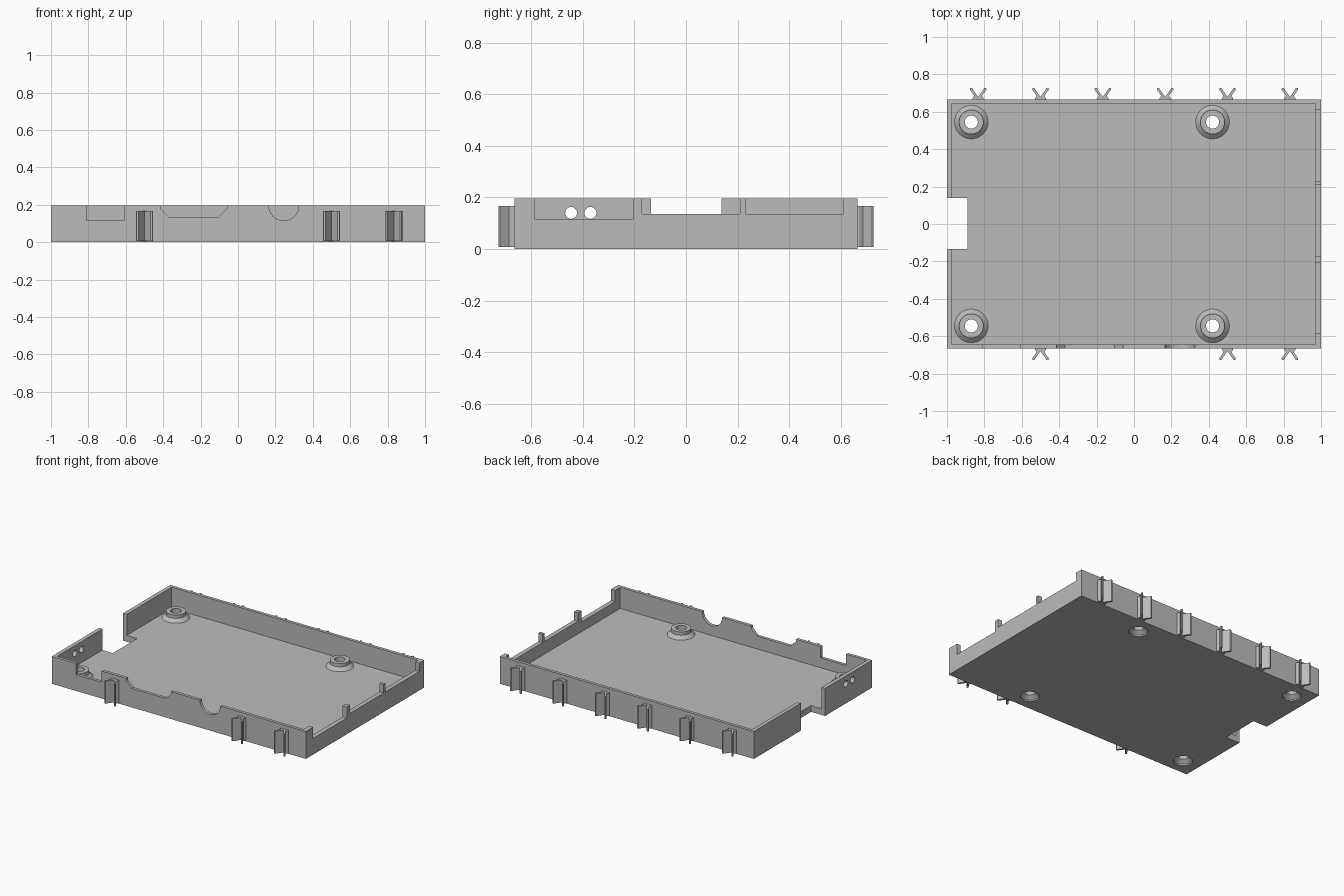
import bpy, bmesh, math
from mathutils import Matrix, Vector

cube = bpy.data.objects.get("Cube")
if cube:
    bpy.data.objects.remove(cube, do_unlink=True)

grey = bpy.data.materials.new("plain grey")
grey.use_nodes = True
COLOUR = (0.5, 0.5, 0.5, 1)
grey.diffuse_color = COLOUR
grey.node_tree.nodes["Principled BSDF"].inputs["Base Color"].default_value = COLOUR

HEIGHT, FLOOR, HALF_Y = 0.195, 0.045, 0.665
ABOVE = 0.3


def finish(bm, name):
    bmesh.ops.recalc_face_normals(bm, faces=bm.faces)
    mesh = bpy.data.meshes.new(name)
    bm.to_mesh(mesh)
    bm.free()
    mesh.materials.append(grey)
    obj = bpy.data.objects.new(name, mesh)
    bpy.context.collection.objects.link(obj)
    return obj


def box(name, x0, x1, y0, y1, z0, z1):
    bm = bmesh.new()
    bmesh.ops.create_cube(bm, size=1)
    for v in bm.verts:
        v.co = Vector(((x0, x1)[v.co.x > 0], (y0, y1)[v.co.y > 0], (z0, z1)[v.co.z > 0]))
    return finish(bm, name)


def prism(name, points, offset):
    """Extrude a closed outline of 3D points along the offset."""
    bm = bmesh.new()
    face = bm.faces.new([bm.verts.new(p) for p in points])
    ext = bmesh.ops.extrude_face_region(bm, geom=[face])
    bmesh.ops.translate(bm, vec=offset, verts=[g for g in ext["geom"] if isinstance(g, bmesh.types.BMVert)])
    return finish(bm, name)


def lathe(name, profile, x, y, steps=40):
    """Revolve a closed (radius, z) profile around a vertical axis."""
    bm = bmesh.new()
    verts = [bm.verts.new((r, 0, z)) for r, z in profile]
    edges = [bm.edges.new((a, b)) for a, b in zip(verts, verts[1:] + verts[:1])]
    bmesh.ops.spin(bm, geom=verts + edges, cent=(0, 0, 0), axis=(0, 0, 1),
                   angle=math.tau, steps=steps)
    bmesh.ops.remove_doubles(bm, verts=bm.verts, dist=0.0001)
    bmesh.ops.dissolve_degenerate(bm, edges=bm.edges, dist=0.00001)
    bmesh.ops.translate(bm, vec=(x, y, 0), verts=bm.verts)
    return finish(bm, name)


def front_cut(outline):
    return prism("cutter", [(x, -0.7, z) for x, z in outline], (0, 0.1, 0))


def disc(cx, cz, r, n=32):
    return [(cx + r * math.cos(math.tau * i / n), cz + r * math.sin(math.tau * i / n)) for i in range(n)]


# Tray shell and everything cut from it
tray = box("tray", -1, 1, -HALF_Y, HALF_Y, 0, HEIGHT)
cutters = [
    box("cutter", -0.972, 0.968, -0.643, 0.643, FLOOR, ABOVE),
    # notch through the right-hand side wall and floor
    box("cutter", -1.1, -0.89, -0.135, 0.138, -0.1, ABOVE),
    # connector openings in the left-hand side wall
    box("cutter", 0.9, 1.1, -0.585, -0.205, 0.115, ABOVE),
    box("cutter", 0.9, 1.1, -0.17, 0.21, 0.135, ABOVE),
    box("cutter", 0.9, 1.1, 0.23, 0.61, 0.135, ABOVE),
    # front openings: square, chamfered and round
    box("cutter", -0.81, -0.61, -0.7, -0.6, 0.115, ABOVE),
    front_cut([(-0.415, ABOVE), (-0.415, 0.18), (-0.37, 0.135),
               (-0.105, 0.135), (-0.06, 0.18), (-0.06, ABOVE)]),
    front_cut(disc(0.245, HEIGHT, 0.08)),
]
# Indicator holes
for hole_y in (-0.445, -0.37):
    cutters.append(prism("cutter", [(-1.1, y, z) for y, z in disc(hole_y, 0.14, 0.023, 24)], (0.2, 0, 0)))

# Screw standoffs with countersunk holes below
for side_x, x in (("right", -0.87), ("left", 0.42)):
    for side_y, y in (("front", -0.545), ("back", 0.545)):
        lathe(f"standoff_{side_y}_{side_x}",
              [(0.035, FLOOR), (0.09, FLOOR), (0.065, 0.068), (0.065, 0.092), (0.035, 0.092)], x, y)
        cutters.append(lathe("cutter", [(0, -0.01), (0.062, -0.01), (0.062, 0.01),
                                        (0.035, 0.032), (0.035, 0.1), (0, 0.1)], x, y))

for cutter in cutters:
    cutter.hide_render = True
    mod = tray.modifiers.new("cut", "BOOLEAN")
    mod.operation = "DIFFERENCE"
    mod.solver = "EXACT"
    mod.object = cutter
    bpy.context.view_layer.objects.active = tray
    bpy.ops.object.modifier_apply(modifier=mod.name)
    bpy.data.objects.remove(cutter, do_unlink=True)

# Forked clips along the front and back walls
HALF_CLIP = [(0.03, -0.005), (0.03, 0.006), (0.021, 0.02), (0.045, 0.055), (0.042, 0.062), (0.033, 0.062)]
CLIP = HALF_CLIP + [(0, 0.014)] + [(-x, d) for x, d in reversed(HALF_CLIP)]
for side, sign, places in (("back", 1, (-5, -3, -1, 1, 3, 5)), ("front", -1, (-3, 3, 5))):
    for i, place in enumerate(places):
        prism(f"{side}_clip_{i + 1}",
              [(place / 6 + x, sign * (HALF_Y + d), 0.007) for x, d in CLIP], (0, 0, 0.16))

# Smooth the round surfaces, keep the edges sharp
bpy.ops.object.select_all(action="DESELECT")
for obj in bpy.context.collection.objects:
    if obj.type == "MESH" and (obj == tray or obj.name.startswith("standoff")):
        obj.select_set(True)
bpy.context.view_layer.objects.active = tray
bpy.ops.object.shade_smooth_by_angle(angle=math.radians(30))
